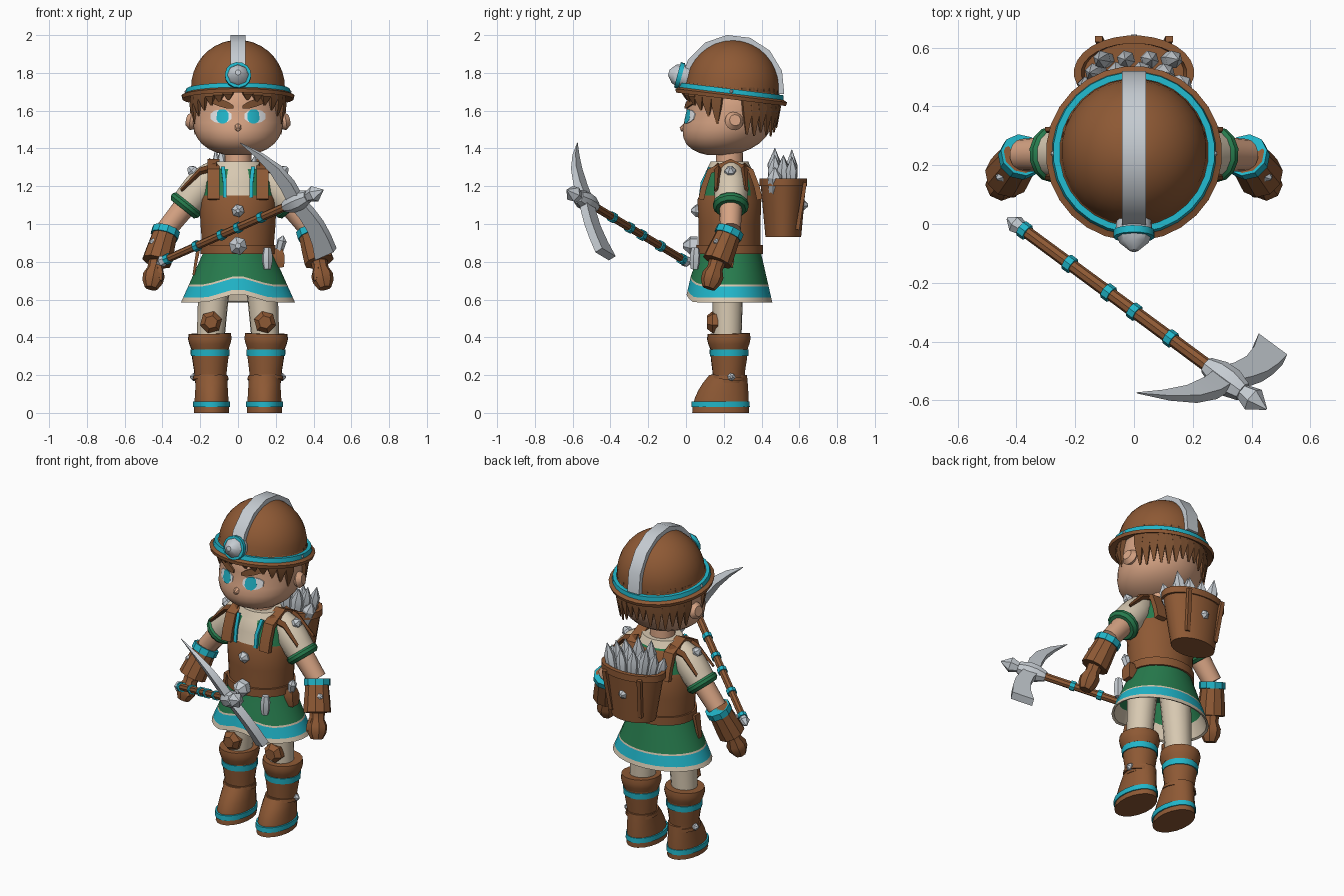
import bpy, bmesh, math, random
from mathutils import Vector, Matrix

cube = bpy.data.objects.get("Cube")
if cube:
    bpy.data.objects.remove(cube)
random.seed(4)
COLOURS = {"leather": (.27, .1, .035), "hair": (.2, .08, .03), "skin": (.68, .37, .23),
           "cream": (.68, .58, .44), "green": (.02, .2, .075), "cyan": (.015, .46, .58),
           "silver": (.56, .6, .64), "eye_white": (.8, .82, .84), "dark_strap": (.17, .06, .02)}
materials = {}
for label, rgb in COLOURS.items():
    material = bpy.data.materials.new(label)
    material.use_nodes = True
    material.diffuse_color = (*rgb, 1)
    material.node_tree.nodes["Principled BSDF"].inputs["Base Color"].default_value = (*rgb, 1)
    materials[label] = material
built = []


def loft(name, rings, colour):
    """Skin equal rings; colour is a name, a list per band, or a rule on the face centre."""
    bm = bmesh.new()
    loops = [[bm.verts.new(point) for point in ring] for ring in rings]
    faces = [(bm.faces.new(loops[0][::-1]), 0), (bm.faces.new(loops[-1]), -1)]
    for band, (low, high) in enumerate(zip(loops, loops[1:])):
        for i in range(len(low)):
            faces.append((bm.faces.new((low[i - 1], low[i], high[i], high[i - 1])), band))
    used = []
    for face, band in faces:
        if callable(colour):
            tint = colour(face.calc_center_median())
        else:
            tint = colour if isinstance(colour, str) else colour[band]
        if tint not in used:
            used.append(tint)
        face.material_index = used.index(tint)
    bmesh.ops.recalc_face_normals(bm, faces=bm.faces)
    mesh = bpy.data.meshes.new(name)
    bm.to_mesh(mesh)
    bm.free()
    for tint in used:
        mesh.materials.append(materials[tint])
    ob = bpy.data.objects.new(name, mesh)
    bpy.context.scene.collection.objects.link(ob)
    built.append(ob)
    return ob


def pair(ob):
    """Repeat a left part on the right."""
    ob.modifiers.new("Mirror", "MIRROR")


def stack(name, rows, colour, centre=(0, .23), sides=28, warp=Vector):
    """Horizontal ellipses given as (height, half width, half depth)."""
    angles = [math.tau * (i + .5) / sides for i in range(sides)]
    return loft(name, [[warp((centre[0] + w * math.cos(a), centre[1] + d * math.sin(a), z)) for a in angles]
                       for z, w, d in rows], colour)


def tube(name, start, end, radii, colour, sides=14):
    """Round bar whose radii are spread evenly from start to end."""
    start, end = Vector(start), Vector(end)
    axis = (end - start).normalized()
    side = axis.orthogonal().normalized()
    up = axis.cross(side)
    angles = [math.tau * i / sides for i in range(sides)]
    return loft(name, [[start.lerp(end, k / (len(radii) - 1)) + r * (math.cos(a) * side + math.sin(a) * up)
                        for a in angles] for k, r in enumerate(radii)], colour)


def ribbon(name, points, width, thick, colour, across, taper=1):
    """Flat strip along a path, its width lying along one direction."""
    points, across = [Vector(p) for p in points], Vector(across).normalized() / 2
    last, rings = len(points) - 1, []
    for i, point in enumerate(points):
        size = 1 + (taper - 1) * (i / last) ** 2
        run = points[min(i + 1, last)] - points[max(i - 1, 0)]
        out = run.cross(across).normalized() * thick * min(size, 1) / 2
        wide = across * width * size
        rings.append([point - wide - out, point + wide - out, point + wide + out, point - wide + out])
    return loft(name, rings, colour)


def gem(name, base, direction, size=.03):
    base, direction = Vector(base), Vector(direction).normalized()
    return tube(name, base, base + direction * size * 1.5, [size, size, size * .3], "silver", 6)


def crystal(name, base, tip, size):
    return tube(name, base, tip, [size * k for k in (.75, .9, 1, .05)], "silver", 6)


# Head: a rounded body whose chin leans forward
def head_shape(z):
    half = .24 * math.sqrt(1 - abs((z - 1.58) / .22) ** 3)
    return half, .24 - .3 * max(0, 1.58 - z)


def head_lean(point):
    x, y, z = point
    return Vector((x, y + head_shape(z)[1], z))


levels = [1.58 - .22 * math.cos(math.pi * k / 16) for k in range(1, 14)]
stack("head", [(z, head_shape(z)[0], head_shape(z)[0]) for z in levels],
      lambda c: "hair" if c.z > 1.6 and c.y > .3 else "skin", (0, 0), 32, head_lean)
tube("neck", (0, .23, 1.28), (0, .23, 1.4), [.075, .07], "skin")
tube("nose", (0, .02, 1.52), (0, -.03, 1.5), [.035, .01], "skin", 8)
pair(tube("ears", (.22, .25, 1.54), (.27, .26, 1.55), [.035, .05, .03], "skin"))


def face_patch(name, inner, outer, z, height, slant, colour, lift):
    """Thin rounded plate lying on the face."""
    rings = []
    for k in [i / 6 for i in range(7)]:
        x = inner + (outer - inner) * k
        half = height / 2 * (1 - .6 * abs(2 * k - 1) ** 3)
        ring = []
        for level, depth in ((-half, -lift), (half, -lift), (half, .004), (-half, .004)):
            h = z + slant * (k - .5) + level
            radius, middle = head_shape(h)
            ring.append((x, middle - math.sqrt(radius ** 2 - x ** 2) + depth, h))
        rings.append(ring)
    pair(loft(name, rings, colour))


face_patch("eye_whites", .035, .145, 1.57, .07, 0, "eye_white", .003)
face_patch("irises", .05, .115, 1.57, .075, 0, "cyan", .005)
face_patch("pupils", .075, .095, 1.575, .03, 0, "dark_strap", .006)
face_patch("brows", .025, .155, 1.64, .04, .04, "hair", .009)

# Hair locks below the helmet, leaving the ears free
for deg in [*range(12, 73, 12), *range(110, 181, 10)]:
    a = math.radians(deg)
    low = 1.66 - .13 * (deg / 72) ** 2 if deg < 90 else random.uniform(1.46, 1.52)
    pair(ribbon("hair_locks", [(r * math.sin(a), .24 - r * math.cos(a), z)
                               for r, z in ((.235, 1.72), (.25, (low + 1.72) / 2), (.24, low))],
                .065, .03, "hair", (math.cos(a), math.sin(a), 0), .15))

# Helmet, tipped back a little
pivot = Vector((0, .24, 1.68))
tilt = Matrix.Rotation(math.radians(-7), 3, "X")


def tip_back(offset):
    return tilt @ Vector(offset) + pivot


dome = [(.04 + .255 * math.sin(a), .25 * math.cos(a)) for a in [math.pi * k / 18 for k in range(9)]]
brim = [(.02, .2), (-.02, .295), (0, .3), (.015, .27)]
stack("helmet", [(z, r, r) for z, r in brim + dome], "leather", (0, 0), 28, tip_back)
stack("helmet_band", [(.01, .28, .28), (.035, .275, .275)], "cyan", (0, 0), 28, tip_back)
ribbon("helmet_ridge", [tip_back((0, -.26 * math.cos(a), .04 + .265 * math.sin(a)))
                        for a in [math.pi * k / 7 for k in range(8)]], .08, .035, "silver", (1, 0, 0))
lamp, aim = Vector((0, .01, 1.775)), Vector((0, -.92, .25))
tube("lamp_body", lamp, lamp + aim * .05, [.06, .065], "silver")
tube("lamp_ring", lamp + aim * .035, lamp + aim * .06, [.07, .07], "cyan")
tube("lamp_lens", lamp + aim * .05, lamp + aim * .11, [.06, .05, .015], "silver", 8)
pair(gem("helmet_studs", (.26, .24, 1.7), (1, 0, 0), .015))


# Torso: leather bodice over a green shirt with a cream front
def torso_paint(c):
    if c.z < 1.145 or (c.y > .3 and abs(c.x) < .13 and c.z < 1.28):
        return "leather"
    return "cream" if c.y < .2 and abs(c.x) < .06 else "green"


stack("torso", [(.82, .185, .165), (1, .2, .165), (1.13, .205, .17), (1.15, .2, .16),
                (1.22, .19, .15), (1.28, .165, .125), (1.32, .12, .1)], torso_paint)
stack("collar", [(1.29, .15, .12), (1.33, .12, .1)], "cream")
stack("belt", [(.84, .2, .18), (.89, .2, .18)], "leather")
pair(ribbon("chest_straps", [(.13, .235 + y, 1.33 - .2 * abs(y / .155) ** 4)
                             for y in (-.155, -.14, -.11, 0, .11, .14, .155)], .065, .03, "leather", (1, 0, 0)))
pair(ribbon("shirt_trim", [(.07, .075, 1.14), (.07, .085, 1.22), (.08, .125, 1.3)],
            .02, .015, "cyan", (1, 0, 0)))
gem("belt_buckle", (0, .06, .885), (0, -1, 0), .05)
gem("bodice_gem", (0, .08, 1.07), (0, -1, 0), .035)


# Skirt with a raised centre at the front hem
def flare(z, inset=0):
    drop = .86 - z
    return z, .18 + .45 * drop - inset, .165 + .23 * drop - inset


def hem_lift(point):
    x, y, z = point
    lift = .05 * max(0, 1 - abs(x) / .17) if y < .22 and z < .7 else 0
    return Vector((x, y, z + lift))


stack("skirt", [flare(z) for z in (.86, .8, .68, .67, .61, .585)] + [flare(z, .012) for z in (.59, .67, .8)],
      ["green", "green", "cream", "cyan", "cream", "cream", "cream", "green"], warp=hem_lift)

# Legs and boots
tube_colour = "leather"
pair(tube("legs", (.147, .22, .36), (.12, .22, .78), [.073, .08, .09], "cream"))
pair(tube("knee_pads", (.143, .17, .48), (.143, .11, .48), [.06, .06, .035], tube_colour, 6))
foot = [(.2 * k, .095 - .012 * k, .15 - .05 * k * k) for k in [i / 5 for i in range(6)]]


def heel_lean(point):
    x, y, z = point
    return Vector((x, y + z * z, z))


pair(stack("feet", foot, "leather", (.14, .183), 18, heel_lean))
pair(stack("sole_bands", [(.03, .1, .155), (.06, .1, .153)], "cyan", (.14, .183), 18))
pair(tube("boot_shafts", (.145, .225, .16), (.148, .228, .35), [.083, .087, .096, .1], "leather", 18))
pair(tube("boot_bands", (.148, .228, .3), (.148, .228, .335), [.102, .104], "cyan", 18))
pair(tube("boot_cuffs", (.148, .228, .34), (.15, .226, .42), [.1, .11, .116, .112], "leather", 18))
pair(tube("ankle_straps", (.145, .223, .175), (.145, .225, .195), [.095, .093], "leather", 18))
pair(gem("ankle_gems", (.22, .24, .19), (1, 0, 0), .022))

# Arms, from the shoulder to the gloved fist
shoulder, elbow = Vector((.14, .24, 1.27)), Vector((.38, .235, .97))
wrist, fist = Vector((.43, .165, .8)), Vector((.46, .12, .66))
upper, fore = shoulder.lerp, elbow.lerp
pair(tube("sleeves", upper(elbow, -.1), upper(elbow, .6), [.05, .078, .09, .088, .083], "cream"))
pair(tube("sleeve_cuffs", upper(elbow, .5), upper(elbow, .64), [.08, .095, .095, .08], "green"))
pair(tube("arms", upper(elbow, .5), elbow, [.062, .055], "skin"))
pair(tube("bracers", elbow, wrist, [.066, .07, .076, .08], "leather", 10))
pair(tube("bracer_rings", elbow, fore(wrist, .2), [.076, .076], "cyan", 10))
pair(tube("hands", wrist, fist, [.045, .042, .058, .055, .035], "leather", 8))
pair(tube("thumbs", (.42, .14, .78), (.41, .1, .7), [.02, .022, .012], "leather", 6))
pair(gem("bracer_gems", (.44, .17, .9), (1, -.6, .3), .022))
pair(gem("shoulder_gems", (.23, .235, 1.27), (1, 0, 1)))
for turn in (1, -1):
    pair(ribbon("shoulder_straps", [(.11, .24 - turn * .075, 1.305), (.2, .24 - turn * .07, 1.28),
                                    (.3, .24 - turn * .08, 1.18)], .035, .025, "dark_strap", (0, 1, turn), .5))

# Basket of crystals on the back
stack("basket", [(.93, .14, .095), (1.2, .19, .12), (1.2, .205, .127), (1.24, .205, .127),
                 (1.24, .18, .1), (1.2, .17, .1)], "leather", (0, .515))
pair(ribbon("basket_straps", [(.1, .59, .97), (.12, .63, 1.22)], .025, .02, "leather", (1, 0, 0)))
gem("basket_gem", (0, .6, 1.1), (0, 1, 0))
for i in range(13):
    x, y = (i - 6) / 38, .47 + .045 * (i % 3)
    top = 1.43 - 1.8 * x * x - random.uniform(0, .09)
    crystal("basket_crystal", (x * .8, y, 1.15), (x * 1.15, y, top), random.uniform(.03, .04))

# Hip gear
tube("hip_pouch", (.215, .22, .77), (.21, .22, .87), [.04, .047, .047, .035], "leather", 4)
crystal("pouch_crystal", (.22, .21, .86), (.24, .2, .94), .026)
tube("hip_tool", (.155, .045, .76), (.155, .05, .875), [.02, .028, .028, .02], "silver", 6)
ribbon("hip_sheath", [(-.21, .2, .87), (-.235, .2, .73)], .05, .02, "leather", (0, 1, 0), .6)

# Pickaxe hanging across the front
butt, spike = Vector((-.43, .02, .79)), Vector((.45, -.63, 1.18))
along = (spike - butt).normalized()
at = butt.lerp
tube("pick_handle", at(spike, .03), at(spike, .85), [.021, .023], "leather", 8)
tube("pick_pommel", butt, at(spike, .06), [.006, .032, .022], "silver", 6)
for t in (.065, .24, .39, .49, .63):
    tube("handle_ring", at(spike, t - .012), at(spike, t + .012), [.029, .029], "cyan", 8)
tube("pick_socket", at(spike, .77), at(spike, .91), [.03, .05, .052, .035], "silver", 8)
tube("pick_spike", at(spike, .9), spike, [.025, .045, .004], "silver", 6)


def blade(name, tip, bow, taper):
    hub = at(spike, .84)
    path = [hub.lerp(tip, k / 4) + along * bow * math.sin(math.pi * k / 4) for k in range(5)]
    ribbon(name, path, .08, .045, "silver", along, taper)


blade("pick_point", Vector((.01, -.575, 1.43)), .05, .05)
blade("pick_adze", Vector((.465, -.426, .84)), .03, 1.6)

# Smooth shading with crisp edges
bpy.ops.object.select_all(action="DESELECT")
for ob in built:
    ob.select_set(True)
bpy.context.view_layer.objects.active = built[0]
bpy.ops.object.shade_smooth_by_angle(angle=math.radians(32))
